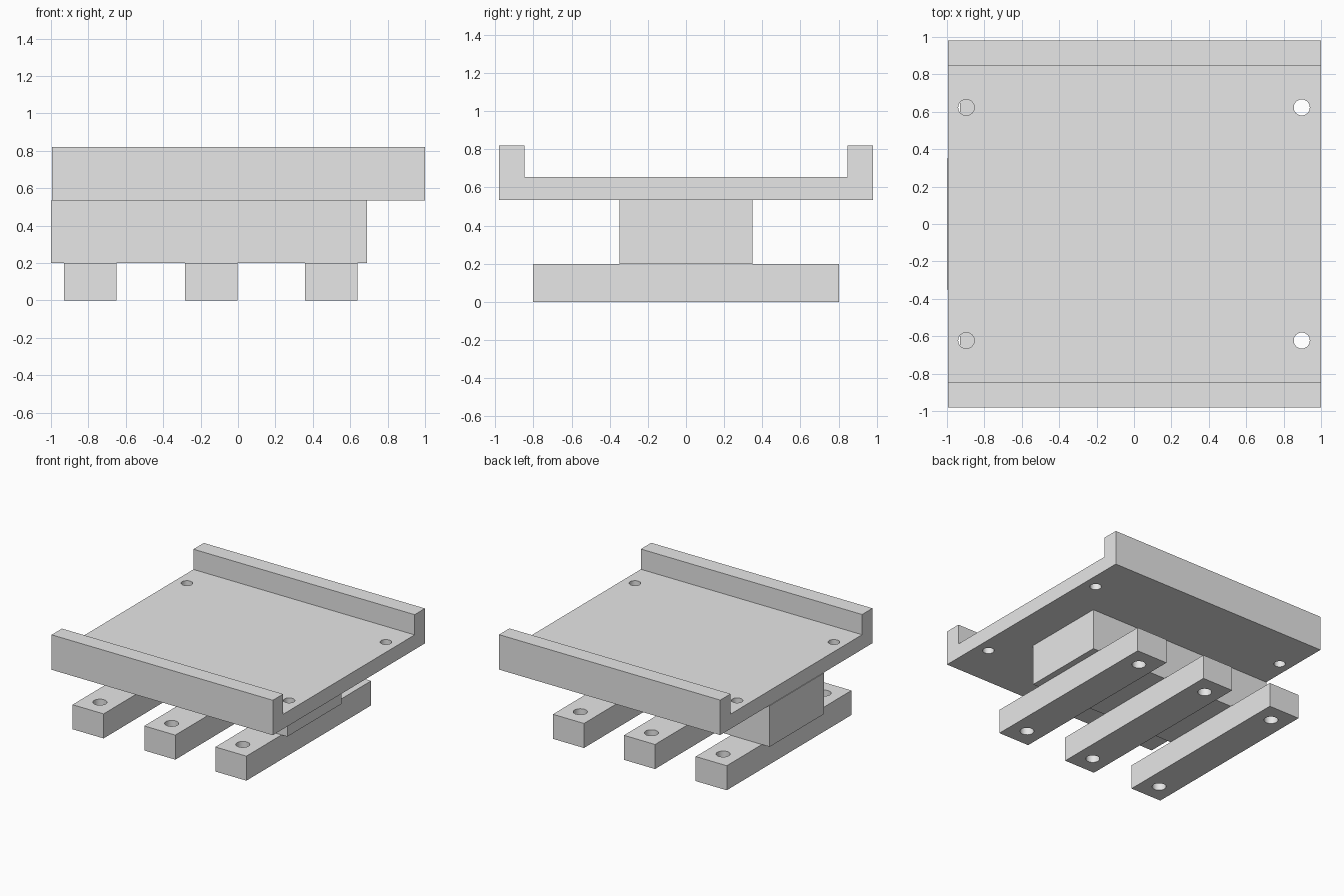
import bpy
import bmesh
from mathutils import Matrix, Vector

if "Cube" in bpy.data.objects:
    bpy.data.objects.remove(bpy.data.objects["Cube"], do_unlink=True)

# Single plain grey material
grey = bpy.data.materials.new("plain_grey")
grey.use_nodes = True
grey.diffuse_color = (0.8, 0.8, 0.8, 1)
grey.node_tree.nodes["Principled BSDF"].inputs["Base Color"].default_value = grey.diffuse_color


def finish(name, bm):
    """Turn a bmesh into a linked object with the grey material."""
    bmesh.ops.recalc_face_normals(bm, faces=bm.faces)
    mesh = bpy.data.meshes.new(name)
    bm.to_mesh(mesh)
    bm.free()
    mesh.materials.append(grey)
    obj = bpy.data.objects.new(name, mesh)
    bpy.context.collection.objects.link(obj)
    return obj


def extrude_profile(name, profile, x0, x1):
    """Extrude a (y, z) outline along x."""
    bm = bmesh.new()
    face = bm.faces.new([bm.verts.new((x0, y, z)) for y, z in profile])
    new = bmesh.ops.extrude_face_region(bm, geom=[face])["geom"]
    verts = [v for v in new if isinstance(v, bmesh.types.BMVert)]
    bmesh.ops.translate(bm, verts=verts, vec=Vector((x1 - x0, 0, 0)))
    return finish(name, bm)


def box(name, x0, x1, half_y, z0, z1):
    outline = [(-half_y, z0), (half_y, z0), (half_y, z1), (-half_y, z1)]
    return extrude_profile(name, outline, x0, x1)


def drill(obj, centres, radius):
    """Cut vertical through holes and keep their walls smooth."""
    bm = bmesh.new()
    for x, y in centres:
        bmesh.ops.create_cone(bm, cap_ends=True, segments=32, radius1=radius,
                              radius2=radius, depth=3,
                              matrix=Matrix.Translation((x, y, 0.4)))
    cutter = finish("hole_cutter", bm)
    cutter.hide_render = True
    mod = obj.modifiers.new("holes", "BOOLEAN")
    mod.operation = "DIFFERENCE"
    mod.solver = "EXACT"
    mod.object = cutter
    bpy.ops.object.select_all(action="DESELECT")
    obj.select_set(True)
    bpy.context.view_layer.objects.active = obj
    bpy.ops.object.modifier_apply(modifier=mod.name)
    bpy.data.objects.remove(cutter, do_unlink=True)
    bpy.ops.object.shade_smooth_by_angle()


# Channel-shaped tray with a rail along the front and back
OUT, IN = 0.98, 0.847
BOTTOM, FLOOR, RIM = 0.535, 0.655, 0.82
half = [(OUT, BOTTOM), (OUT, RIM), (IN, RIM), (IN, FLOOR)]
outline = half + [(-y, z) for y, z in reversed(half)]
tray = extrude_profile("tray", outline, -0.995, 1.0)
drill(tray, [(x, y) for x in (-0.897, 0.897) for y in (-0.623, 0.623)], 0.043)

# Central support block
box("support_block", -1.0, 0.69, 0.35, 0.2, BOTTOM)

# Three foot bars, each with a hole near both ends
for label, x in zip(("right", "middle", "left"), (-0.79, -0.143, 0.498)):
    bar = box(label + "_foot_bar", x - 0.14, x + 0.14, 0.803, 0, 0.2)
    drill(bar, [(x, -0.65), (x, 0.65)], 0.052)
